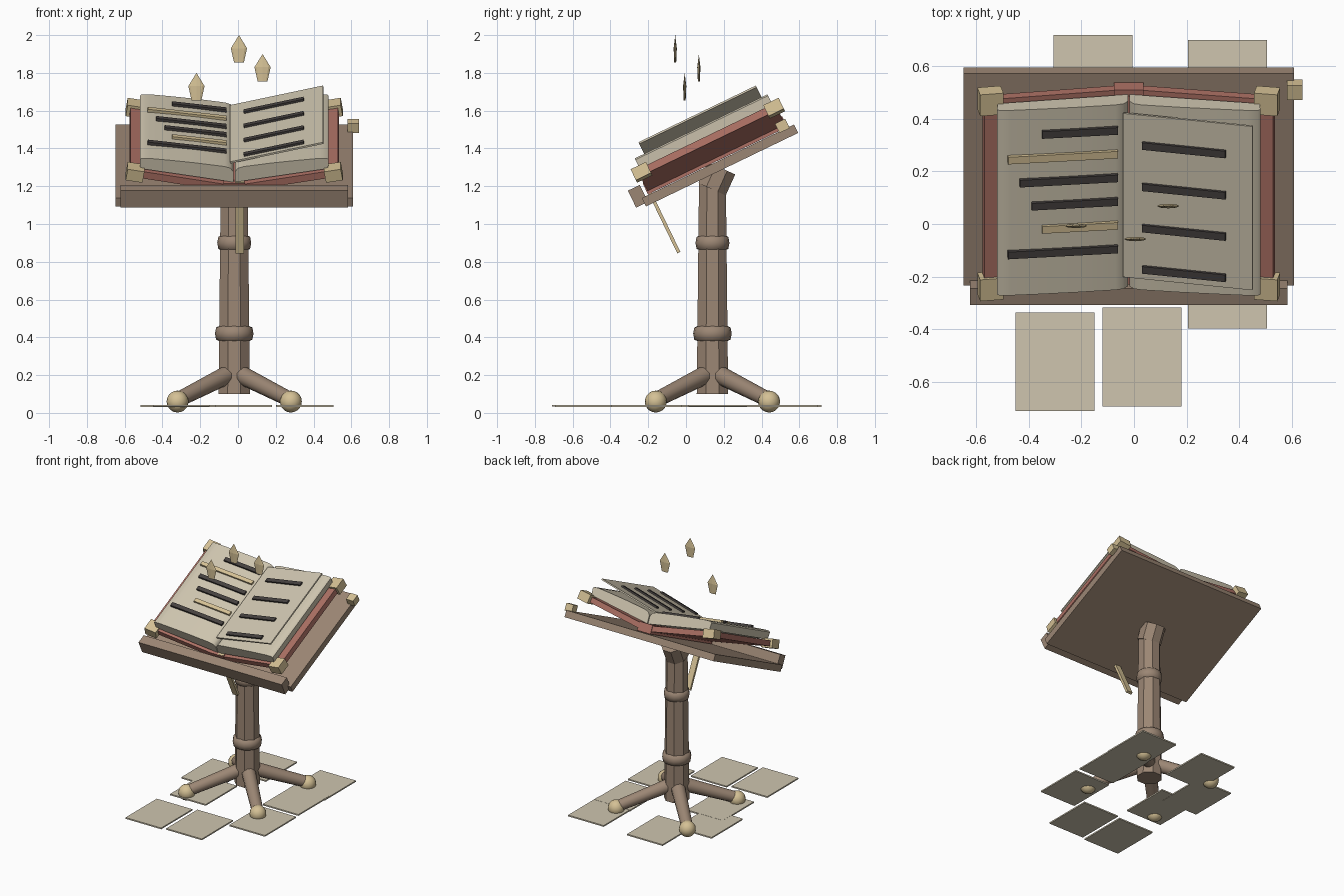
import bpy, bmesh, math
from mathutils import Matrix, Vector

if "Cube" in bpy.data.objects:
    bpy.data.objects.remove(bpy.data.objects["Cube"], do_unlink=True)


def material(name, rgb):
    m = bpy.data.materials.new(name)
    m.use_nodes = True
    m.diffuse_color = (*rgb, 1)
    b = m.node_tree.nodes["Principled BSDF"]
    b.inputs["Base Color"].default_value = (*rgb, 1)
    b.inputs["Roughness"].default_value = 0.8
    return m


WOOD = material("brown wood", (0.33, 0.24, 0.175))
GOLD = material("pale gold", (0.66, 0.53, 0.30))
LEATHER = material("red leather", (0.42, 0.165, 0.13))
PAPER = material("parchment", (0.62, 0.56, 0.43))
INK = material("dark ink", (0.06, 0.052, 0.05))

CX, CY = -0.02, 0.14                       # axis of the stand
TILT = Matrix.Translation((CX, 0.18, 1.31)) @ Matrix.Rotation(0.45, 4, 'X')


def finish(bm, name, mat, matrix=Matrix(), smooth=None):
    bmesh.ops.recalc_face_normals(bm, faces=bm.faces)
    mesh = bpy.data.meshes.new(name)
    bm.to_mesh(mesh)
    bm.free()
    mesh.transform(matrix)
    mesh.materials.append(mat)
    if smooth:
        mesh.shade_smooth()
        mesh.set_sharp_from_angle(angle=math.radians(smooth))
    ob = bpy.data.objects.new(name, mesh)
    bpy.context.collection.objects.link(ob)
    return ob


def box(name, mat, size, loc, frame=Matrix(), roll=0):
    bm = bmesh.new()
    bmesh.ops.create_cube(bm, size=1)
    m = frame @ Matrix.Translation(loc) @ Matrix.Rotation(roll, 4, 'Y')
    return finish(bm, name, mat, m @ Matrix.Diagonal((*size, 1)))


def rod(name, mat, a, b, r1, r2, sides, smooth=None):
    a, b = Vector(a), Vector(b)
    bm = bmesh.new()
    bmesh.ops.create_cone(bm, cap_ends=True, segments=sides, radius1=r1,
                          radius2=r2, depth=(b - a).length)
    turn = (b - a).to_track_quat('Z', 'Y').to_matrix().to_4x4()
    spin = Matrix.Rotation(math.pi / sides, 4, 'Z')
    return finish(bm, name, mat, Matrix.Translation((a + b) / 2) @ turn @ spin, smooth)


def lathe(name, mat, profile, loc, sides, scale=(1, 1, 1), smooth=None):
    bm = bmesh.new()
    pts = [bm.verts.new((r, 0, z)) for r, z in profile]
    edges = [bm.edges.new(p) for p in zip(pts, pts[1:])]
    bmesh.ops.spin(bm, geom=pts + edges, cent=(0, 0, 0), axis=(0, 0, 1),
                   angle=math.tau, steps=sides)
    bmesh.ops.remove_doubles(bm, verts=bm.verts, dist=1e-5)
    return finish(bm, name, mat, Matrix.Translation(loc) @ Matrix.Diagonal((*scale, 1)), smooth)


def prism(name, mat, profile, half, frame, smooth):
    """Extrude an x-z profile along y."""
    bm = bmesh.new()
    face = bm.faces.new([bm.verts.new((x, -half, z)) for x, z in profile])
    new = bmesh.ops.extrude_face_region(bm, geom=[face])["geom"]
    bmesh.ops.translate(bm, vec=(0, 2 * half, 0),
                        verts=[v for v in new if isinstance(v, bmesh.types.BMVert)])
    return finish(bm, name, mat, frame, smooth)


# Octagonal post, tilting head and turned rings
rod("post", WOOD, (CX, CY, 0.1), (CX, CY, 1.22), 0.09, 0.077, 8)
rod("post_head", WOOD, (CX, 0.138, 1.184), (CX, 0.188, 1.295), 0.086, 0.086, 8)
for name, z, r in (("lower_ring", 0.42, 0.102), ("upper_ring", 0.9, 0.09)):
    prof = [(r - 0.03, -0.043), (r - 0.006, -0.032), (r, 0),
            (r - 0.006, 0.032), (r - 0.03, 0.043)]
    lathe(name, WOOD, prof, (CX, CY, z), 16, smooth=60)

# Four splayed legs with ball feet
for sx in (-1, 1):
    for sy in (-1, 1):
        def at(d, z):
            return (CX + sx * d, CY + sy * d, z)
        tag = ("back" if sy > 0 else "front") + ("_left" if sx > 0 else "_right")
        rod(tag + "_leg", WOOD, at(0.02, 0.21), at(0.3, 0.068), 0.05, 0.04, 12, 50)
        bm = bmesh.new()
        bmesh.ops.create_uvsphere(bm, u_segments=16, v_segments=10, radius=0.058)
        finish(bm, tag + "_foot", GOLD, Matrix.Translation(at(0.3, 0.06)), 60)

# Sloping desk, ledge, bookmark and side knob
box("desk_board", WOOD, (1.256, 0.895, 0.05), (0, 0, 0), TILT)
box("desk_ledge", WOOD, (1.206, 0.07, 0.1), (0, -0.462, 0.042), TILT)
box("bookmark", GOLD, (0.045, 0.018, 0.415), (0.03, -0.397, -0.113), TILT)
box("side_knob", GOLD, (0.06, 0.06, 0.055), (0.63, 0.388, 0.045), TILT)

# Open book: spine, covers, corner caps and page blocks
SLOPE = 0.17
box("book_spine", LEATHER, (0.112, 0.82, 0.065), (0, 0, 0.06), TILT)
PAGE = [(0.003, 0.09), (0.003, 0.15), (0.02, 0.172), (0.05, 0.182), (0.2, 0.203),
        (0.33, 0.218), (0.45, 0.23), (0.49, 0.23), (0.5, 0.222), (0.497, 0.17)]
for s, side in ((-1, "right"), (1, "left")):
    box(side + "_cover", LEATHER, (0.555, 0.81, 0.04), (s * 0.278, 0, 0.104), TILT, -s * SLOPE)
    for t, end in ((-1, "front"), (1, "back")):
        box(f"{side}_{end}_cap", GOLD, (0.09, 0.09, 0.065),
            (s * 0.525, t * 0.39, 0.148), TILT, -s * SLOPE)
    prism(side + "_pages", PAPER, [(s * x, z) for x, z in PAGE], 0.39, TILT, 40)

# Lifted leaf
box("lifted_leaf", PAPER, (0.505, 0.69, 0.01), (0.225, 0.01, 0.236), TILT, -0.23)

# Written lines on the open page and on the leaf
for i, start in enumerate((0.33, 0.46, 0.415, 0.37, 0.33, 0.46)):
    mid = (start + 0.04) / 2
    box(f"page_line_{i + 1}", GOLD if i in (1, 4) else INK, (start - 0.04, 0.03, 0.018),
        (-mid, 0.286 - 0.1 * i, 0.187 + 0.124 * (mid - 0.04)), TILT, 0.124)
for i in range(4):
    box(f"leaf_line_{i + 1}", INK, (0.325, 0.03, 0.018),
        (0.21, 0.23 - 0.174 * i, 0.24), TILT, -0.23)

# Flat floating flames
for i, loc in enumerate(((0.005, -0.057, 1.855), (0.13, 0.068, 1.755), (-0.22, -0.007, 1.655))):
    lathe(f"flame_{i + 1}", GOLD, [(0, 0), (0.026, 0), (0.043, 0.075), (0, 0.145)],
          loc, 8, (1, 0.2, 1))

# Loose sheets on the floor
SHEETS = ((-0.155, 0.53), (0.355, 0.51), (-0.3, -0.523), (0.03, -0.505),
          (0.355, -0.21), (0.35, 0.2), (-0.365, 0.24), (-0.27, -0.03))
for i, (x, y) in enumerate(SHEETS):
    box(f"loose_sheet_{i + 1}", PAPER, (0.3, 0.375, 0.01), (x, y, 0.036 + 0.001 * (i % 3)))
